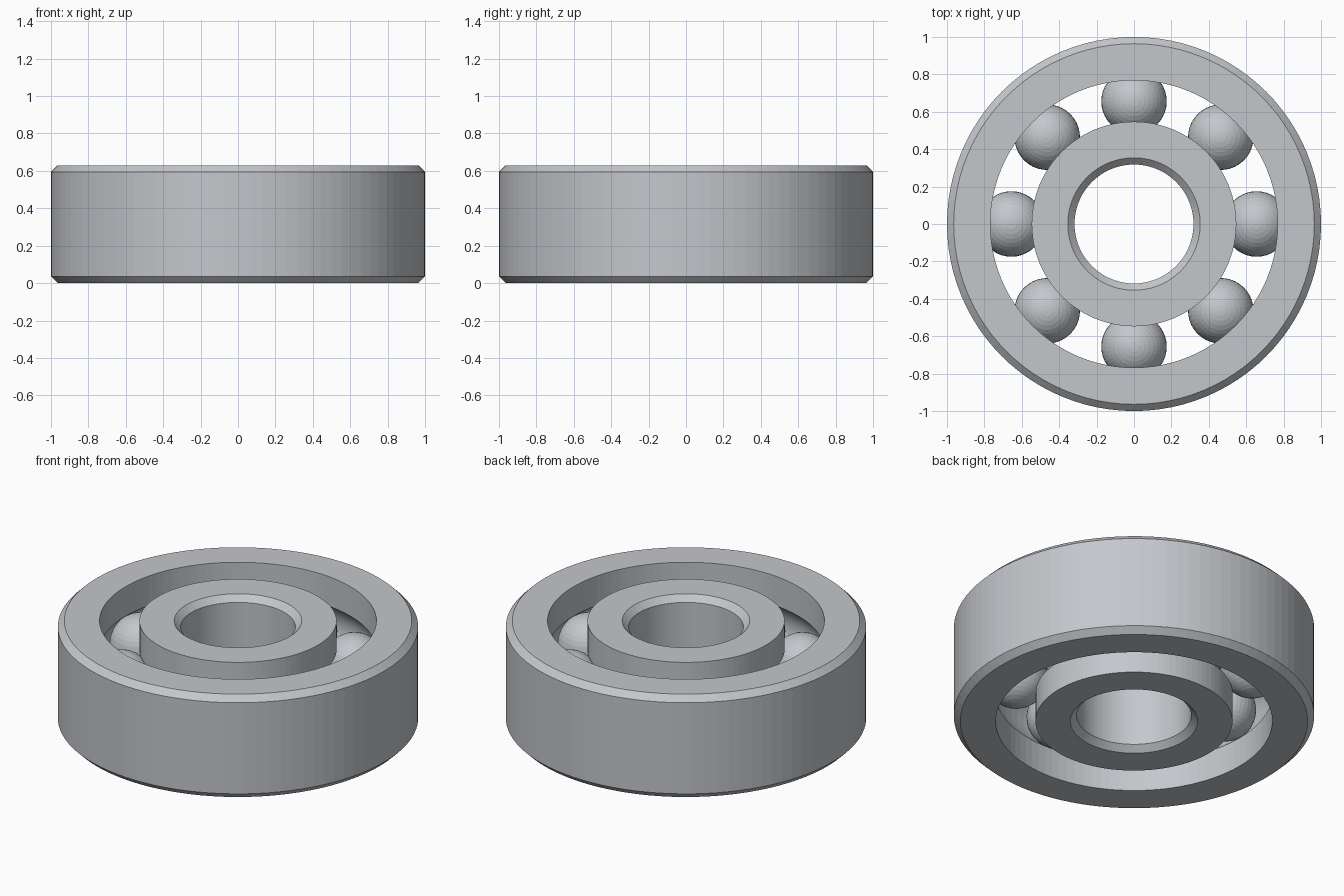
import bpy, bmesh
from math import sin, cos, pi, radians, acos
from mathutils import Matrix, Vector

cube = bpy.data.objects.get("Cube")
if cube:
    bpy.data.objects.remove(cube, do_unlink=True)

HEIGHT, CHAMFER = 0.63, 0.036
MID = HEIGHT / 2
PITCH, BALL_R, BALLS = 0.656, 0.175, 8
SEGMENTS = 96

steel = bpy.data.materials.new("steel grey")
steel.use_nodes = True
colour = (0.55, 0.57, 0.60, 1)
steel.diffuse_color = colour
steel.node_tree.nodes["Principled BSDF"].inputs["Base Color"].default_value = colour


def finish(bm, name):
    bmesh.ops.recalc_face_normals(bm, faces=bm.faces)
    mesh = bpy.data.meshes.new(name)
    bm.to_mesh(mesh)
    bm.free()
    mesh.materials.append(steel)
    obj = bpy.data.objects.new(name, mesh)
    bpy.context.collection.objects.link(obj)
    return obj


def race(name, plain, grooved):
    """Ring with a chamfered plain wall and a ball groove in the other wall."""
    side = 1 if grooved > PITCH else -1
    inset = plain - side * CHAMFER
    profile = [(grooved, 0), (inset, 0), (plain, CHAMFER),
               (plain, HEIGHT - CHAMFER), (inset, HEIGHT), (grooved, HEIGHT)]
    # Groove arc, from the upper lip to the lower lip
    half = acos(abs(grooved - PITCH) / BALL_R)
    steps = 14
    for i in range(steps + 1):
        a = half * (1 - 2 * i / steps)
        profile.append((PITCH + side * BALL_R * cos(a), MID + BALL_R * sin(a)))

    bm = bmesh.new()
    verts = [bm.verts.new((r, 0, z)) for r, z in profile]
    edges = [bm.edges.new((v, verts[i - 1])) for i, v in enumerate(verts)]
    bmesh.ops.spin(bm, geom=verts + edges, cent=(0, 0, 0), axis=(0, 0, 1),
                   angle=2 * pi, steps=SEGMENTS, use_merge=True)
    bmesh.ops.remove_doubles(bm, verts=bm.verts, dist=0.0001)
    return finish(bm, name)


# Races
race("outer_race", 1.0, 0.768)
race("inner_race", 0.318, 0.547)

# Balls, evenly spaced between the races
for i in range(BALLS):
    a = 2 * pi * i / BALLS
    bm = bmesh.new()
    place = Matrix.Translation(Vector((PITCH * cos(a), PITCH * sin(a), MID)))
    bmesh.ops.create_uvsphere(bm, u_segments=40, v_segments=20,
                              radius=BALL_R, matrix=place)
    finish(bm, f"ball_{i + 1}")
